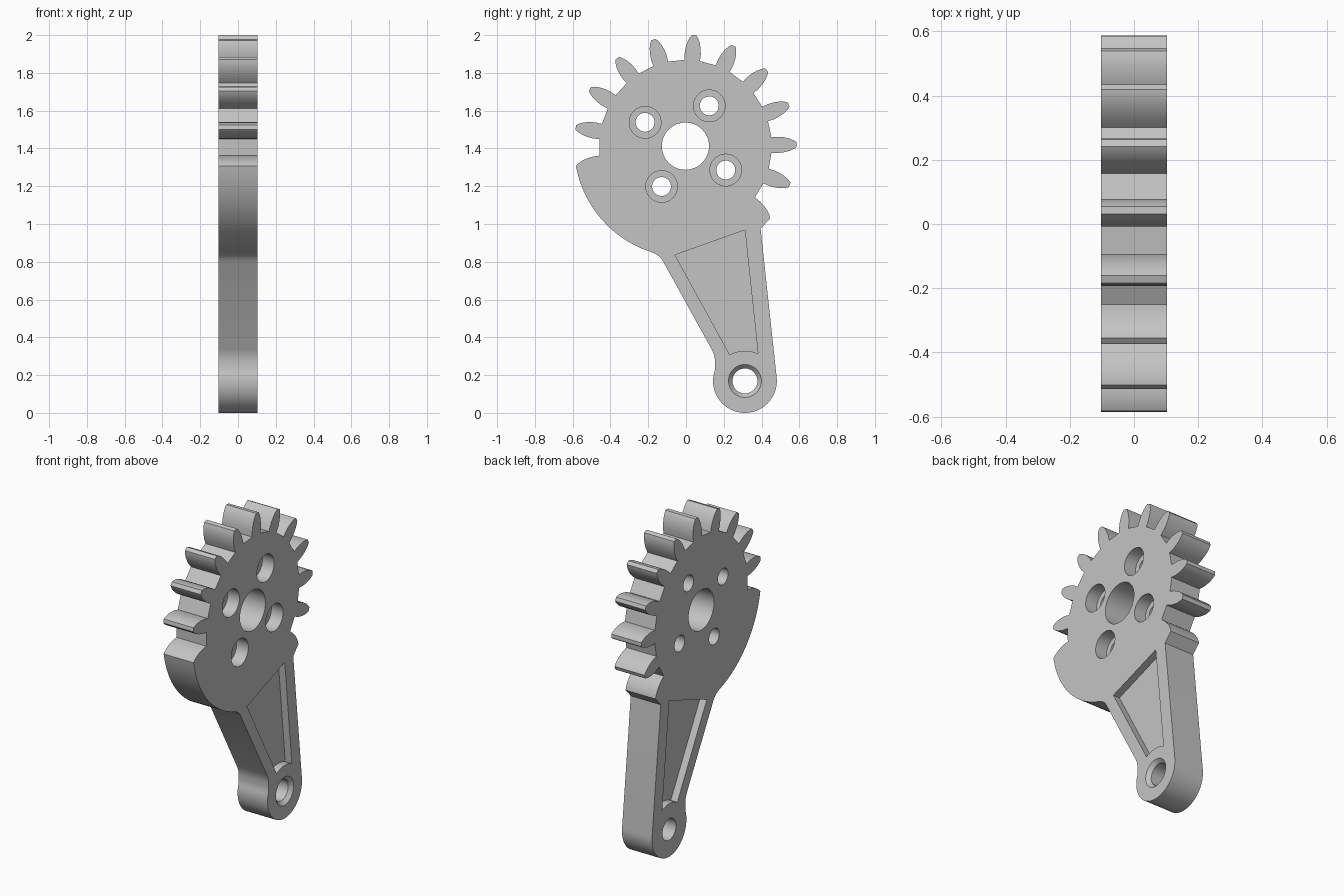
import bpy, bmesh
from math import sin, cos, radians, pi
from mathutils import Vector

cube = bpy.data.objects.get("Cube")
if cube:
    bpy.data.objects.remove(cube, do_unlink=True)

HALF = 0.103                      # half thickness along x
GEAR = Vector((-0.003, 1.412))    # gear centre (y, z)
BOSS = Vector((0.312, 0.169))     # arm pivot centre (y, z)
PITCH = 360 / 17
ROOT, TIP = 0.455, 0.589

grey = bpy.data.materials.new("light_grey")
grey.use_nodes = True
colour = (0.55, 0.55, 0.55, 1)
grey.diffuse_color = colour
grey.node_tree.nodes["Principled BSDF"].inputs["Base Color"].default_value = colour


def arc(centre, radius, start, end, steps):
    """Points of a circular arc, angles in degrees."""
    angles = [radians(start + (end - start) * i / steps) for i in range(steps + 1)]
    return [centre + radius * Vector((cos(a), sin(a))) for a in angles]


def tooth_point(angle, radius, side):
    out = Vector((cos(radians(angle)), sin(radians(angle))))
    return GEAR + out * radius + Vector((-out.y, out.x)) * side


# Half width of a tooth at rising radii
FLANK = [(ROOT, 0.041), (0.49, 0.043), (0.52, 0.040), (0.55, 0.033), (0.575, 0.022), (TIP, 0.012)]


def flank(angle, side):
    return [tooth_point(angle, r, w * side) for r, w in FLANK]


def tooth(angle):
    return flank(angle, -1) + flank(angle, 1)[::-1]


def prism(name, points, x0, x1, top=None):
    """Closed solid from a (y, z) outline; top may give a different far outline."""
    bm = bmesh.new()
    low = [bm.verts.new((x0, p[0], p[1])) for p in points]
    high = [bm.verts.new((x1, p[0], p[1])) for p in (top or points)]
    bm.faces.new(low)
    bm.faces.new(high)
    n = len(low)
    for i in range(n):
        j = (i + 1) % n
        bm.faces.new((low[i], low[j], high[j], high[i]))
    bmesh.ops.recalc_face_normals(bm, faces=bm.faces)
    mesh = bpy.data.meshes.new(name)
    bm.to_mesh(mesh)
    bm.free()
    mesh.materials.append(grey)
    obj = bpy.data.objects.new(name, mesh)
    bpy.context.collection.objects.link(obj)
    return obj


def ring(centre, radius):
    return arc(centre, radius, 0, 360, 48)[:-1]


# Outline: teeth, sector rim, arm edge, round pivot end
START = 0.8
outline = flank(START - 2 * PITCH, 1)[::-1]
for k in range(-1, 9):
    outline += tooth(START + k * PITCH)
outline += flank(START + 9 * PITCH, -1)
outline += arc(GEAR, TIP, 191.5, 252, 24)
outline += [Vector(p) for p in ((-0.155, 0.838), (-0.135, 0.822), (-0.12, 0.80),
                                (0.135, 0.338), (0.148, 0.31), (0.154, 0.28), (0.154, 0.25))]
outline += arc(BOSS, 0.169, 160, 365, 36)
outline += [Vector((0.395, 0.975))]
lever = prism("gear_lever", outline, -HALF, HALF)

# Holes through the gear and recesses on its +x side
cutters = [prism("centre_bore", ring(GEAR, 0.125), -1, 1)]
for k in range(4):
    a = radians(59.4 + 90 * k)
    spot = GEAR + 0.248 * Vector((cos(a), sin(a)))
    cutters.append(prism("bolt_hole", ring(spot, 0.05), -1, 1))
    cutters.append(prism("bolt_recess", ring(spot, 0.084), HALF - 0.08, 1))

# Pivot hole with a countersink on the +x side
cutters.append(prism("pivot_hole", ring(BOSS, 0.066), -1, 1))
cutters.append(prism("pivot_countersink", ring(BOSS, 0.064), HALF - 0.025, HALF + 0.001,
                     ring(BOSS, 0.088)))

# Shallow arm pocket on both faces
pocket = [Vector((0.381, 0.313)), Vector((0.312, 0.968)), Vector((-0.058, 0.836))]
pocket += arc(BOSS, 0.16, 120, 66, 12)
for side in (-1, 1):
    cutters.append(prism("arm_pocket", pocket, side * (HALF - 0.045), side))

bpy.ops.object.select_all(action="DESELECT")
bpy.context.view_layer.objects.active = lever
lever.select_set(True)
for cutter in cutters:
    mod = lever.modifiers.new("cut", "BOOLEAN")
    mod.operation = "DIFFERENCE"
    mod.solver = "EXACT"
    mod.object = cutter
    bpy.ops.object.modifier_apply(modifier=mod.name)
    bpy.data.objects.remove(cutter, do_unlink=True)

bpy.ops.object.shade_smooth_by_angle(angle=radians(30))
